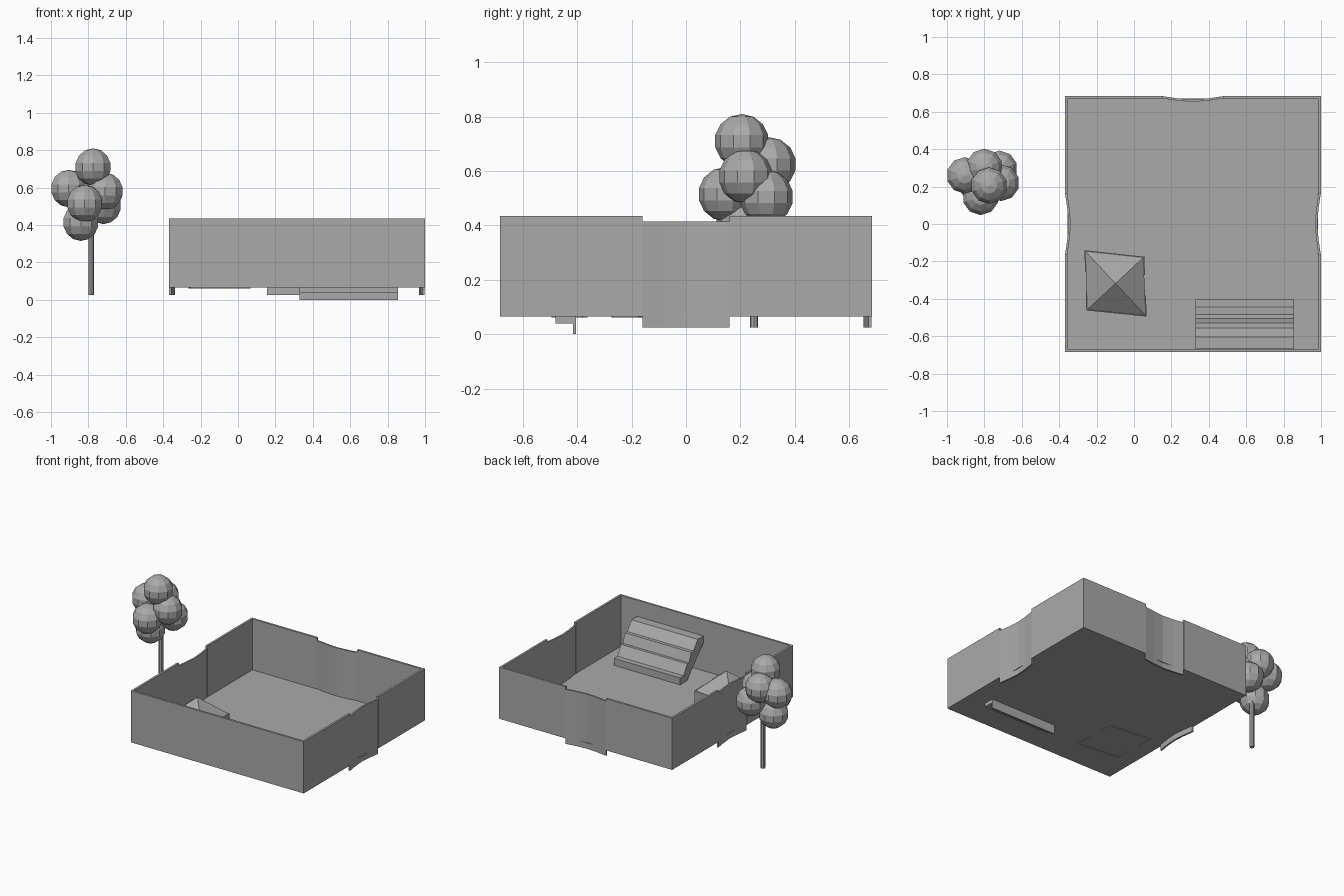
import bpy, bmesh, math
from mathutils import Vector

cube = bpy.data.objects.get("Cube")
if cube:
    bpy.data.objects.remove(cube, do_unlink=True)

grey = bpy.data.materials.new("plain grey")
grey.use_nodes = True
grey.diffuse_color = (0.4, 0.4, 0.4, 1)
grey.node_tree.nodes["Principled BSDF"].inputs["Base Color"].default_value = (0.4, 0.4, 0.4, 1)


def finish(name, bm):
    bmesh.ops.recalc_face_normals(bm, faces=bm.faces)
    mesh = bpy.data.meshes.new(name)
    bm.to_mesh(mesh)
    bm.free()
    mesh.materials.append(grey)
    ob = bpy.data.objects.new(name, mesh)
    bpy.context.collection.objects.link(ob)
    return ob


def prism(name, outline, offset):
    """Extrude a closed outline of 3D points by an offset."""
    bm = bmesh.new()
    face = bm.faces.new([bm.verts.new(p) for p in outline])
    new = bmesh.ops.extrude_face_region(bm, geom=[face])["geom"]
    verts = [v for v in new if isinstance(v, bmesh.types.BMVert)]
    bmesh.ops.translate(bm, vec=Vector(offset), verts=verts)
    return finish(name, bm)


def box(name, x0, x1, y0, y1, z0, z1):
    pts = [(x0, y0, z0), (x1, y0, z0), (x1, y1, z0), (x0, y1, z0)]
    return prism(name, pts, (0, 0, z1 - z0))


# Yard floor and walls, with a gap for each gate
X0, X1, Y, T = -0.37, 1.0, 0.685, 0.015
LOW, TOP, GAP = 0.065, 0.435, 0.16
MID = (X0 + X1) / 2
box("floor", X0 + T, X1 - T, -Y + T, Y - T, LOW, LOW + 0.005)
box("front_wall", X0, X1, -Y, -Y + T, LOW, TOP)
box("back_wall_right", X0, MID - GAP, Y - T, Y, LOW, TOP)
box("back_wall_left", MID + GAP, X1, Y - T, Y, LOW, TOP)
for side, x in (("right", X0), ("left", X1 - T)):
    box(side + "_wall_front", x, x + T, -Y + T, -GAP, LOW, TOP)
    box(side + "_wall_back", x, x + T, GAP, Y - T, LOW, TOP)


# Gates bowing gently inwards
def gate(name, centre, along, inward):
    steps = [i / 2 for i in range(-2, 3)]
    bow = [(s * GAP, 0.018 * (1 - abs(s) ** 1.5)) for s in steps]
    outline = bow + [(a, b + 0.012) for a, b in reversed(bow)]
    pts = [Vector(centre) + a * Vector(along) + b * Vector(inward) for a, b in outline]
    prism(name, pts, (0, 0, 0.39))


gate("back_gate", (MID, Y - 0.002, 0.025), (1, 0, 0), (0, -1, 0))
gate("right_gate", (X0 + 0.002, 0, 0.025), (0, 1, 0), (1, 0, 0))
gate("left_gate", (X1 - 0.002, 0, 0.025), (0, 1, 0), (-1, 0, 0))

# Stepped seating on a sloping base, with a front board
steps = [(-0.41, 0.04), (-0.41, 0.12), (-0.445, 0.12), (-0.485, 0.19), (-0.505, 0.19),
         (-0.53, 0.255), (-0.555, 0.255), (-0.605, 0.32), (-0.668, 0.32),
         (-0.668, 0.27), (-0.48, 0.065), (-0.48, 0.04)]
prism("stepped_seating", [(0.33, y, z) for y, z in steps], (0.525, 0, 0))
box("seating_front_board", 0.33, 0.855, -0.415, -0.405, 0, 0.12)

# Hut: solid front and back, side walls with doorways, pyramid roof
corners = [Vector(p) for p in ((-0.265, -0.14, 0), (0.055, -0.175, 0),
                               (0.068, -0.495, 0), (-0.255, -0.462, 0))]
middle = sum(corners, Vector()) / 4
EAVE = 0.19


def hut_wall(name, a, b):
    base = Vector((0, 0, 0.061))
    pts = [a, b, b.lerp(middle, 0.06), a.lerp(middle, 0.06)]
    prism(name, [p + base for p in pts], (0, 0, EAVE - 0.061))


bl, br, fr, fl = corners
hut_wall("hut_back", bl, br)
hut_wall("hut_front", fr, fl)
for side, a, b in (("left", br, fr), ("right", fl, bl)):
    hut_wall("hut_%s_wall_a" % side, a, a.lerp(b, 0.3))
    hut_wall("hut_%s_wall_b" % side, a.lerp(b, 0.65), b)

bm = bmesh.new()
rim = [bm.verts.new(p.lerp(middle, 0.03) + Vector((0, 0, EAVE))) for p in corners]
peak = bm.verts.new(middle + Vector((0, 0, 0.32)))
bm.faces.new(rim)
for i in range(4):
    bm.faces.new((rim[i], rim[i - 1], peak))
finish("hut_roof", bm)

# Tree trunk
trunk = [(-0.785 + 0.015 * math.cos(a), 0.25 + 0.015 * math.sin(a), 0.025)
         for a in (math.tau * i / 8 for i in range(8))]
prism("tree_trunk", trunk, (0, 0, 0.45))

# Tree crown of faceted balls
balls = [(-0.775, 0.205, 0.71), (-0.905, 0.26, 0.595), (-0.71, 0.22, 0.58),
         (-0.82, 0.145, 0.515), (-0.84, 0.21, 0.415), (-0.72, 0.295, 0.505),
         (-0.8, 0.305, 0.625)]
for i, centre in enumerate(balls):
    bm = bmesh.new()
    bmesh.ops.create_uvsphere(bm, u_segments=10, v_segments=7, radius=0.1)
    bmesh.ops.translate(bm, vec=centre, verts=bm.verts)
    finish("tree_leaf_ball_%d" % (i + 1), bm)
